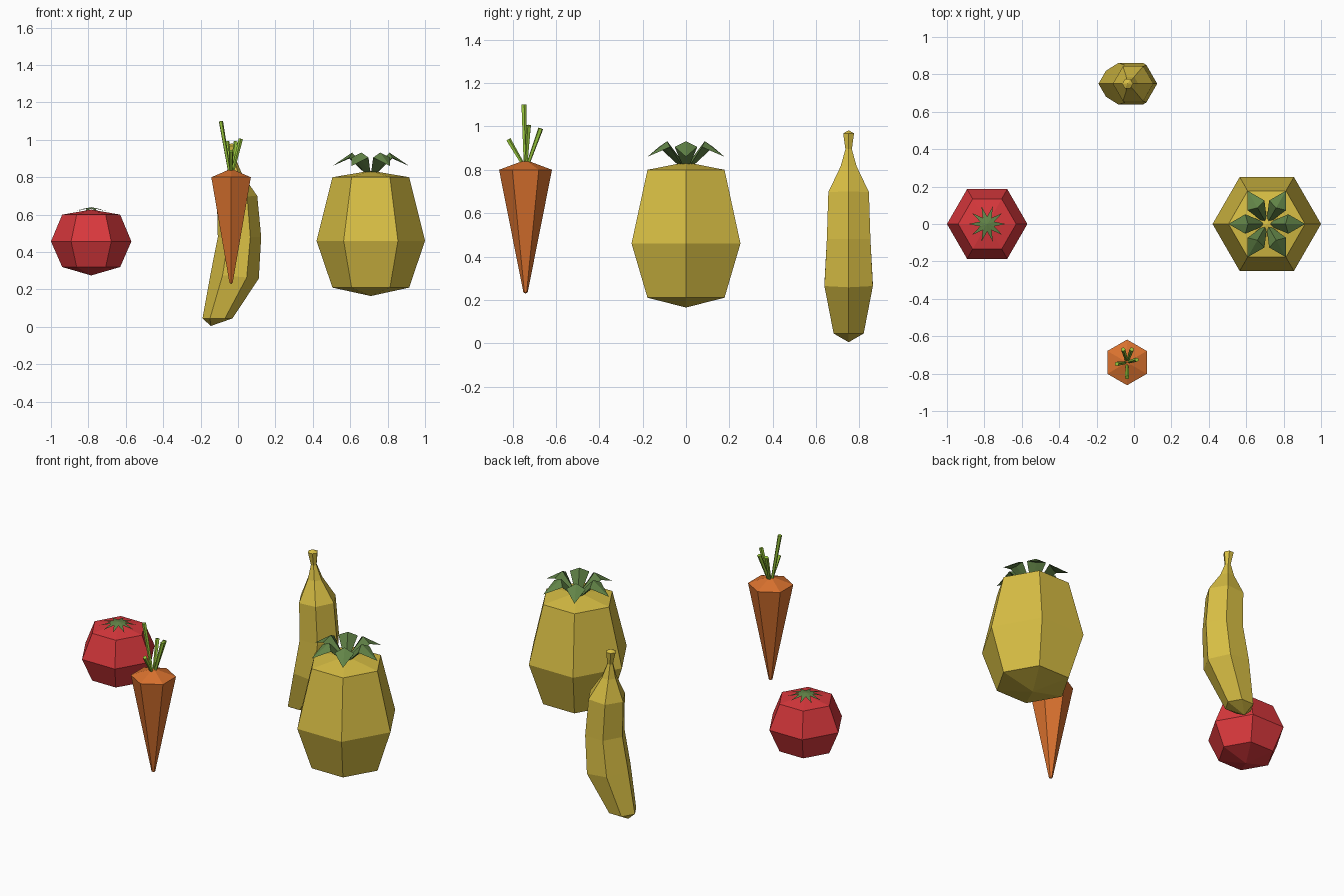
import bpy, math
from mathutils import Vector

if "Cube" in bpy.data.objects:
    bpy.data.objects.remove(bpy.data.objects["Cube"], do_unlink=True)


def material(name, rgb):
    m = bpy.data.materials.new(name)
    m.use_nodes = True
    m.diffuse_color = (*rgb, 1)
    m.node_tree.nodes["Principled BSDF"].inputs["Base Color"].default_value = (*rgb, 1)
    return m


RED = material("tomato red", (0.70, 0.040, 0.046))
YELLOW = material("fruit yellow", (0.69, 0.52, 0.058))
ORANGE = material("carrot orange", (0.70, 0.168, 0.028))
GREEN = material("leaf green", (0.125, 0.235, 0.065))
LIME = material("stalk lime", (0.32, 0.58, 0.045))


def make(name, verts, faces, mat):
    me = bpy.data.meshes.new(name)
    me.from_pydata(verts, [], faces)
    me.materials.append(mat)
    ob = bpy.data.objects.new(name, me)
    bpy.context.collection.objects.link(ob)
    return ob


def lathe(name, mat, x, y, rings, turn=0, sides=6):
    """Stack polygon rings (dx, z, radius, tilt); close ends with a fan to a point."""
    verts, faces = [], []
    (bx, bz), (tx, tz) = rings[0], rings[-1]
    body = rings[1:-1]
    for dx, z, r, tilt in body:
        for i in range(sides):
            a = math.tau * i / sides + turn
            verts.append((x + dx + r * math.cos(a), y + r * math.sin(a),
                          z - tilt * math.cos(a)))
    low = len(verts)
    verts += [(x + bx, y, bz), (x + tx, y, tz)]
    last = low - sides
    for i in range(sides):
        j = (i + 1) % sides
        for k in range(0, last, sides):
            faces.append((k + i, k + j, k + sides + j, k + sides + i))
        faces += [(j, i, low), (last + i, last + j, low + 1)]
    return make(name, verts, faces, mat)


# Tomato
TX = -0.785
lathe("tomato", RED, TX, 0, [(0, 0.275), (0, 0.32, 0.155, 0), (0, 0.457, 0.215, 0),
                             (0, 0.60, 0.155, 0), (0, 0.627)])

# Star-shaped tomato calyx, lying just above the skin
points = 10
star = [(TX, 0, 0.64)]
for i in range(points * 2):
    a = math.pi * i / points
    r, z = ((0.1, 0.618), (0.04, 0.632))[i % 2]
    star.append((TX + r * math.cos(a), r * math.sin(a), z))
n = points * 2
make("tomato_calyx", star, [(0, i + 1, (i + 1) % n + 1) for i in range(n)], GREEN)

# Pineapple body
PX = 0.71
lathe("pineapple", YELLOW, PX, 0, [(0, 0.165), (0, 0.21, 0.205, 0), (0, 0.46, 0.29, 0),
                                   (0, 0.80, 0.205, 0), (0, 0.835)])

# Pineapple crown: six ridged leaves that rise, bend and droop
leaf = [(0.03, -0.016, 0.82), (0.02, 0, 0.84), (0.03, 0.016, 0.82),
        (0.115, -0.052, 0.905), (0.10, 0, 0.932), (0.115, 0.052, 0.905),
        (0.205, 0, 0.86), (0.115, 0, 0.90)]
leaf_faces = [(0, 3, 4, 1), (1, 4, 5, 2), (3, 6, 4), (4, 6, 5),
              (0, 7, 3), (0, 2, 7), (2, 5, 7), (3, 7, 6), (7, 5, 6)]
for i in range(6):
    c, s = math.cos(i * math.tau / 6), math.sin(i * math.tau / 6)
    make(f"pineapple_leaf_{i + 1}",
         [(PX + r * c - w * s, r * s + w * c, z) for r, w, z in leaf],
         leaf_faces, GREEN)

# Carrot root
CX, CY = -0.037, -0.74
lathe("carrot", ORANGE, CX, CY, [(0, 0.23), (0, 0.235, 0.01, 0), (0, 0.80, 0.122, 0),
                                 (0, 0.838, 0.02, 0), (0, 0.84)], turn=math.pi / 6)


# Carrot stalks: thin splayed prisms
def stalk(name, tip):
    base, tip = Vector((CX, CY, 0.825)), Vector(tip)
    axis = tip - base
    base += Vector((axis.x, axis.y, 0)) * 0.15
    bpy.ops.mesh.primitive_cone_add(vertices=5, radius1=0.008, radius2=0.012,
                                    depth=(tip - base).length, location=(base + tip) / 2,
                                    rotation=(tip - base).to_track_quat('Z', 'Y').to_euler())
    ob = bpy.context.object
    ob.name = name
    ob.data.materials.append(LIME)


for i, tip in enumerate([(-0.092, -0.748, 1.10), (0.015, -0.725, 1.005),
                         (-0.012, -0.67, 0.99), (-0.058, -0.67, 0.99),
                         (-0.037, -0.82, 0.94)]):
    stalk(f"carrot_stalk_{i + 1}", tip)

# Banana: curved hexagonal body with a narrow stem
lathe("banana", YELLOW, 0, 0.75, [
    (-0.145, 0.005), (-0.11, 0.045, 0.08, 0), (-0.018, 0.27, 0.129, 0.012),
    (0.008, 0.48, 0.116, 0), (-0.005, 0.695, 0.108, -0.005),
    (-0.02, 0.815, 0.043, 0), (-0.028, 0.895, 0.017, 0),
    (-0.034, 0.968, 0.029, 0), (-0.034, 0.982)])
